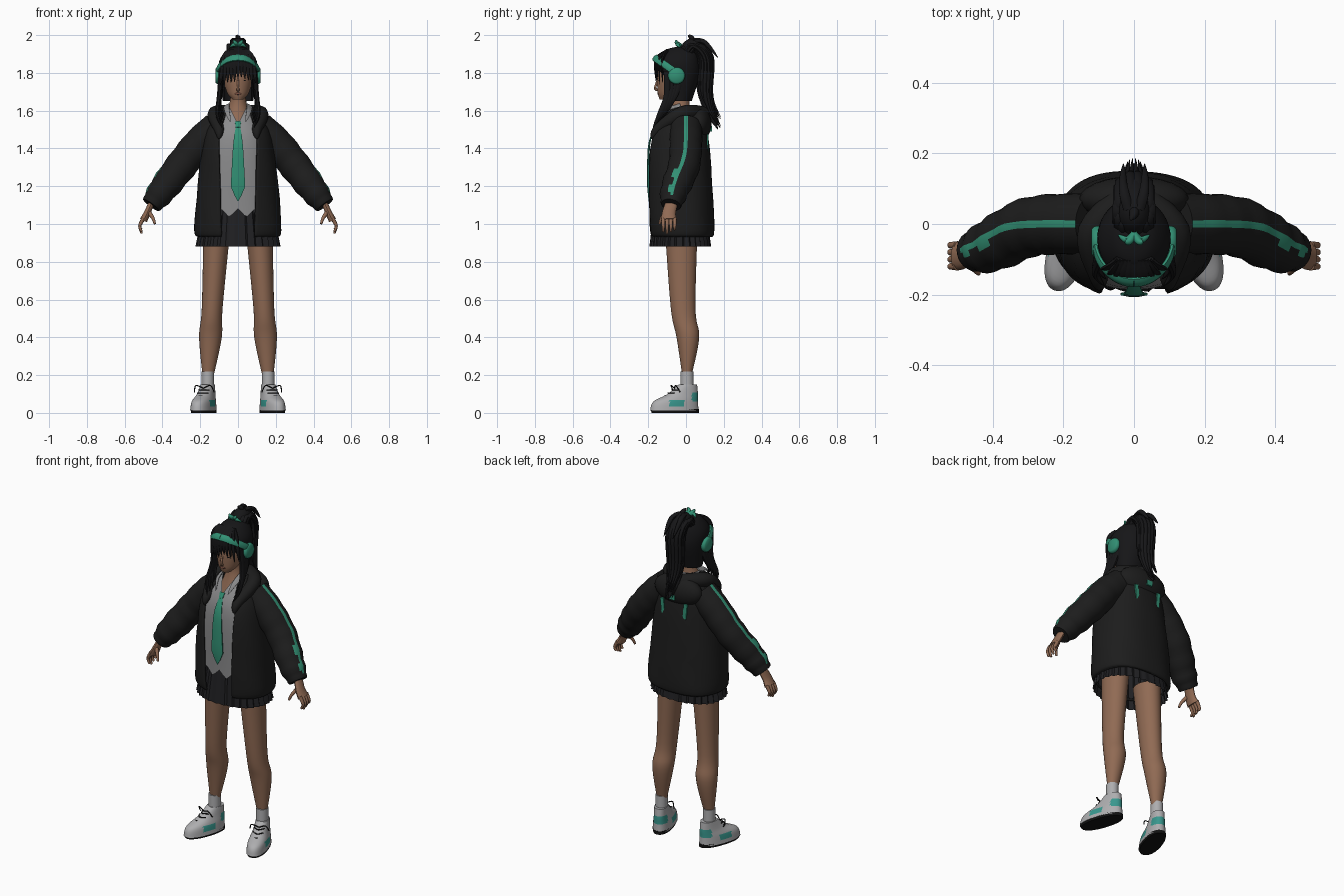
import bpy, bmesh, math, random
from math import sin, cos, pi, tau, sqrt
from mathutils import Vector, Matrix

random.seed(4)
if "Cube" in bpy.data.objects:
    bpy.data.objects.remove(bpy.data.objects["Cube"], do_unlink=True)


def material(name, *color):
    made_material = bpy.data.materials.new(name)
    made_material.use_nodes = True
    made_material.diffuse_color = (*color, 1)
    for node in made_material.node_tree.nodes:
        if node.type == 'BSDF_PRINCIPLED':
            node.inputs["Base Color"].default_value = (*color, 1)
            node.inputs["Roughness"].default_value = .8
    return made_material


JACKET = material("charcoal cloth", .012, .012, .012)
HAIR = material("black hair", .008, .008, .009)
SKIN = material("brown skin", .28, .145, .088)
TEAL = material("teal", .032, .28, .175)
SHIRT = material("grey shirt", .26, .26, .265)
SHOE = material("pale grey leather", .42, .42, .43)
AQUA = material("aqua patch", .04, .31, .27)
SOLE = material("black rubber", .006, .006, .006)
SKIRT = material("dark skirt", .014, .014, .016)
LIPS = material("lips", .2, .08, .055)
made = []


def finish(name, bm, mats, mirror=False, thickness=0, rule=None):
    """Turn a bmesh into a named object with materials and modifiers."""
    mesh = bpy.data.meshes.new(name)
    bm.to_mesh(mesh)
    bm.free()
    for mat in mats if isinstance(mats, list) else [mats]:
        mesh.materials.append(mat)
    if rule:
        for face in mesh.polygons:
            face.material_index = int(rule(face.index, face.center))
    ob = bpy.data.objects.new(name, mesh)
    bpy.context.scene.collection.objects.link(ob)
    if thickness:
        shell = ob.modifiers.new("thickness", 'SOLIDIFY')
        shell.thickness, shell.offset = thickness, -1
    if mirror:
        ob.modifiers.new("mirror", 'MIRROR').use_mirror_merge = False
    made.append(ob)


def flow(rows, steps):
    """Smooth curve through rows of numbers."""
    last, out = len(rows) - 1, []
    for i in range(last):
        before, start, end, after = (rows[max(0, min(last, i + k))] for k in (-1, 0, 1, 2))
        for step in range(steps):
            t = step / steps
            out.append([b + t * (c - a + t * (2 * a - 5 * b + 4 * c - d + t * (3 * (b - c) + d - a))) / 2
                        for a, b, c, d in zip(before, start, end, after)])
    return out + [rows[last]]


def skin_rings(bm, rings, closed, caps):
    count = len(rings[0])
    rings = [[bm.verts.new(point) for point in ring] for ring in rings]
    for low, high in zip(rings, rings[1:]):
        for j in range(count if closed else count - 1):
            k = (j + 1) % count
            bm.faces.new((low[j], low[k], high[k], high[j]))
    if caps:
        bm.faces.new(rings[0][::-1])
        bm.faces.new(rings[-1])


def loft(name, rows, mats, sides=40, power=1, gap=None, caps=True, pleat=0, wave=0,
         centre=lambda z: 0, hem=lambda x: 0, turn=Matrix(), **options):
    """Level rings, bottom up: height, half width, front y, back y."""
    bm, rings = bmesh.new(), []
    for z, half, front, back in flow(rows, 6):
        start = math.asin(min(1, gap(z) / half) ** (1 / power)) if gap else 0
        ring = []
        for j in range(sides):
            angle = start + (tau - 2 * start) * j / (sides - 1 if gap else sides)
            swell = 1 + pleat * (j % 4 / 3 - .5) + wave * sin(5 * angle + 22 * z)
            across, along = (math.copysign(abs(v) ** power, v) * swell for v in (sin(angle), cos(angle)))
            x = centre(z) + half * across
            y = (front + back) / 2 - (back - front) / 2 * along
            ring.append(turn @ Vector((x, y, z if rings else z - hem(x))))
        rings.append(ring)
    skin_rings(bm, rings, not gap, caps and not gap)
    finish(name, bm, mats, **options)


def tubes(name, paths, mats, width, sides=8, flat=1, ref=(0, 0, 1), turn=Matrix(), **options):
    """Swept tubes; width(t) is the radius along them, flat scales it along ref."""
    bm = bmesh.new()
    for path in paths:
        points = [Vector(p) for p in flow(path, 6)]
        last, rings = len(points) - 1, []
        for i, point in enumerate(points):
            along = (points[min(i + 1, last)] - points[max(i - 1, 0)]).normalized()
            up = Vector(ref)
            up = (up - along * up.dot(along)).normalized()
            side = along.cross(up)
            radius = max(width(i / last), .001)
            angles = [tau * (j - .5) / sides for j in range(sides)]
            rings.append([turn @ (point + radius * (up * flat * cos(a) + side * sin(a))) for a in angles])
        skin_rings(bm, rings, True, True)
    finish(name, bm, mats, **options)


def solid(name, make, place, size, mat, tilt=0, **options):
    bm = bmesh.new()
    make(bm, matrix=Matrix.Translation(place) @ Matrix.Rotation(tilt, 4, 'Y') @ Matrix.Diagonal((*size, 1)))
    finish(name, bm, mat, **options)


def ball(bm, matrix):
    bmesh.ops.create_uvsphere(bm, u_segments=24, v_segments=14, radius=1, matrix=matrix)


def box(bm, matrix):
    bmesh.ops.create_cube(bm, size=1, matrix=matrix)


def steady(radius):
    return lambda t: radius


def pointed(radius):
    return lambda t: radius * (1 - t ** 3)


# Legs, socks and shoes
loft("legs", [(.2, .03, -.02, .03), (.4, .06, -.05, .07), (.55, .055, -.08, .05), (.95, .07, -.11, .06)],
     SKIN, centre=lambda z: .17 - .06 * z, mirror=True)
loft("socks", [(.1, .033, -.03, .04), (.22, .033, -.03, .04)], SHOE, centre=lambda z: .16, mirror=True)
foot = Matrix.Translation((.163, 0, 0)) @ Matrix.Rotation(pi / 10, 4, 'Z')
foot_back = foot.inverted()


def shoe_patch(index, centre):
    p = foot_back @ centre
    on_side = .03 < p.z < .065 and -.11 < p.y < -.03
    return on_side or (.06 < p.z < .11 and p.y > .02)


loft("shoe_soles", [(0, .053, -.19, .07), (.02, .056, -.195, .07)], SOLE, power=.9, turn=foot, mirror=True)
loft("shoe_uppers", [(.012, .057, -.198, .068), (.06, .052, -.18, .065), (.1, .042, -.1, .065), (.15, .036, -.04, .06)],
     [SHOE, AQUA], sides=56, power=.9, turn=foot, mirror=True, rule=shoe_patch)
laces = [[(-.03, y + .025, .19 + .85 * y), (0, y, .19 + .85 * y), (.03, y + .025, .19 + .85 * y)]
         for y in (-.12, -.1, -.08)]
laces += [[(0, -.065, .13), (s * .04, -.07, .145), (s * .055, -.05, .11)] for s in (-1, 1)]
tubes("shoe_laces", laces, SOLE, steady(.003), turn=foot, mirror=True)

# Pleated skirt
loft("skirt", [(.88, .22, -.19, .13), (1.14, .17, -.16, .09)], SKIRT, sides=120, power=.9, caps=False, pleat=.05)

# Neck, shirt, collar and tie
loft("neck", [(1.45, .12, -.14, .05), (1.62, .05, -.08, .02), (1.7, .04, -.08, .02)], SKIN)
loft("shirt", [(1.08, .19, -.18, .1), (1.45, .16, -.18, .09), (1.62, .06, -.09, .03)], SHIRT, sides=64, power=.85,
     gap=lambda z: max(0, z - 1.53) * .5, hem=lambda x: max(0, .045 - abs(abs(x) - .045)))
tubes("collar", [[(.06, -.03, 1.63), (.058, -.11, 1.6), (.04, -.155, 1.54)]], SHIRT, pointed(.017),
      flat=.2, ref=(.4, -1, .4), mirror=True)
tubes("tie", [[(0, -.147, 1.54), (0, -.165, 1.51)]], TEAL, lambda t: .018 - .006 * t, flat=.5, ref=(0, -1, 0))
tubes("tie_blade", [[(0, -.165, 1.51), (0, -.197, 1.4), (0, -.197, 1.12)]], TEAL,
      lambda t: min(.012 + .035 * t, .25 * (1 - t)), flat=.2, ref=(0, -1, 0))

# Open jacket with sleeves, hood and back marks
loft("jacket", [(.93, .21, -.18, .14), (1, .23, -.2, .15), (1.45, .18, -.2, .12), (1.62, .08, -.08, .07)],
     JACKET, sides=72, power=.85, gap=lambda z: min(.06 + .03 * z, (1.75 - z) * .4), wave=.008, thickness=.012)


def sleeve_stripe(index, centre):
    """A line along the top of the arm, with wider marks low on the sleeve."""
    side, z = index % 26, centre.z
    marks = 1.25 < z < 1.3 or 1.17 < z < 1.2
    return centre.x > .17 and z > 1.16 and (side == 0 or (side == 1 and marks))


tubes("sleeves", [[(.11, 0, 1.51), (.2, 0, 1.43), (.3, -.01, 1.31), (.4, -.06, 1.18), (.46, -.08, 1.1)]],
      [JACKET, TEAL], lambda t: (.086 - .036 * t ** 4) * (1 + .06 * t * sin(40 * t)), sides=26, ref=(.8, 0, .6),
      mirror=True, rule=sleeve_stripe)
tubes("hood_roll", [[(0, .09, 1.58), (.12, -.02, 1.585), (.1, -.15, 1.5), (.1, -.18, 1.45)]], JACKET,
      lambda t: .044 - .04 * t * t, sides=16, mirror=True)
solid("hood_back", ball, (0, .07, 1.53), (.155, .065, .09), JACKET)
solid("hood_patch", box, (0, .132, 1.505), (.035, .009, .03), TEAL)
solid("back_strips", box, (.075, .115, 1.43), (.022, .009, .09), TEAL, tilt=.1, mirror=True)

# Hands
tubes("palms", [[(.45, -.07, 1.13), (.48, -.09, 1.06), (.5, -.09, 1.02)]], SKIN, lambda t: .03 + .012 * t,
      sides=14, flat=.5, ref=(1, 0, .4), mirror=True)
fingers = [[(.5, y, 1.03), (.52, y, .99), (.51, y, .95 + abs(y + .1) / 2)] for y in (-.12, -.1, -.08, -.06)]
fingers.append([(.47, -.11, 1.06), (.45, -.13, 1.03), (.44, -.14, 1)])
tubes("fingers", fingers, SKIN, lambda t: .012 - .006 * t, ref=(1, 0, 0), mirror=True)

# Head and face
loft("head", [(1.66, .03, -.14, -.08), (1.7, .06, -.15, -.02), (1.8, .08, -.15, .04), (1.9, .05, -.11, .03)], SKIN)
tubes("nose", [[(0, -.148, 1.77), (0, -.163, 1.72), (0, -.15, 1.71)]], SKIN, lambda t: .005 + .004 * t, ref=(0, -1, 0))
solid("lips", ball, (0, -.147, 1.69), (.018, .005, .006), LIPS)
solid("eyes", ball, (.03, -.142, 1.76), (.012, .004, .004), HAIR, mirror=True)

# Hair cap, fringe and side locks
loft("hair_cap", [(1.65, .08, -.09, .03), (1.78, .1, -.14, .07), (1.86, .1, -.155, .07), (1.92, .06, -.11, .05),
                  (1.94, .01, -.04, -.02)], HAIR, gap=lambda z: max(0, min(.07, 1.85 - z)))
fringe = []
for i in range(-5, 6):
    x = .017 * i
    y = -.06 - .1 * sqrt(1 - (9 * x) ** 2)
    tip = 1.77 - abs(x) / 3 + random.uniform(-.015, .015)
    fringe.append([(x / 2, -.1, 1.915), (x * .9, y, 1.87), (x * 1.1, y, tip)])
tubes("hair_fringe", fringe, HAIR, pointed(.018), flat=.5, ref=(0, -1, 0))
lock = [(.085, -.08, 1.83), (.095, -.08, 1.7), (.105, -.12, 1.6), (.08, -.155, 1.53)]
tubes("side_locks", [[(x - .004 * k, y + .02 * k, z + .02 * k) for x, y, z in lock] for k in (-1, 0, 1, 2)],
      HAIR, pointed(.02), flat=.7, ref=(1, 0, 0), mirror=True)

# Ponytail with loose strands and a small bow
tail = [(0, 0, 1.9), (0, .04, 1.94), (0, .1, 1.87), (0, .1, 1.7), (0, .12, 1.6), (0, .17, 1.5)]
tail_width = pointed(.046)
tubes("ponytail", [tail], HAIR, tail_width, sides=16, ref=(1, 0, 0))
strands = []
for i in range(14):
    angle, lift = tau * i / 14, random.uniform(0, .1)
    strand = []
    for k, (x, y, z) in enumerate(tail):
        spread = tail_width(k / len(tail))
        strand.append((x + spread * cos(angle), y + .8 * spread * sin(angle), z + lift * (k / len(tail)) ** 2))
    strands.append(strand)
strands += [[(x, .04, 1.97), (2 * x, .1, 1.96), (2 * x, .17, 1.88)] for x in (-.015, .015)]
strands.append([(0, .04, 1.96), (0, .03, 1.985), (-.01, .01, 2)])
tubes("ponytail_strands", strands, HAIR, pointed(.016), ref=(1, 0, 0))
tubes("hair_bow", [[(0, -.03, 1.945), (.02, -.045, 1.95), (.045, -.03, 1.935)],
                   [(0, -.03, 1.945), (.015, -.05, 1.96), (.025, -.05, 1.975)]], TEAL, pointed(.012), mirror=True)

# Headphones
arc = [pi / 2 * k / 6 for k in range(7)]
tubes("headphone_band", [[(.11 * cos(a), -.05 - .115 * sin(a), 1.8 + .08 * sin(a)) for a in arc]], TEAL,
      steady(.009), flat=2.2, ref=(0, .6, .8), mirror=True)
tubes("ear_cups", [[(.088, -.05, 1.785), (.12, -.05, 1.785)]], TEAL, lambda t: .036 + .009 * sin(pi * t),
      sides=24, mirror=True)

# Smooth shading that keeps hard edges
bpy.ops.object.select_all(action='DESELECT')
for ob in made:
    ob.select_set(True)
bpy.context.view_layer.objects.active = made[0]
bpy.ops.object.shade_smooth_by_angle(angle=pi / 4)
